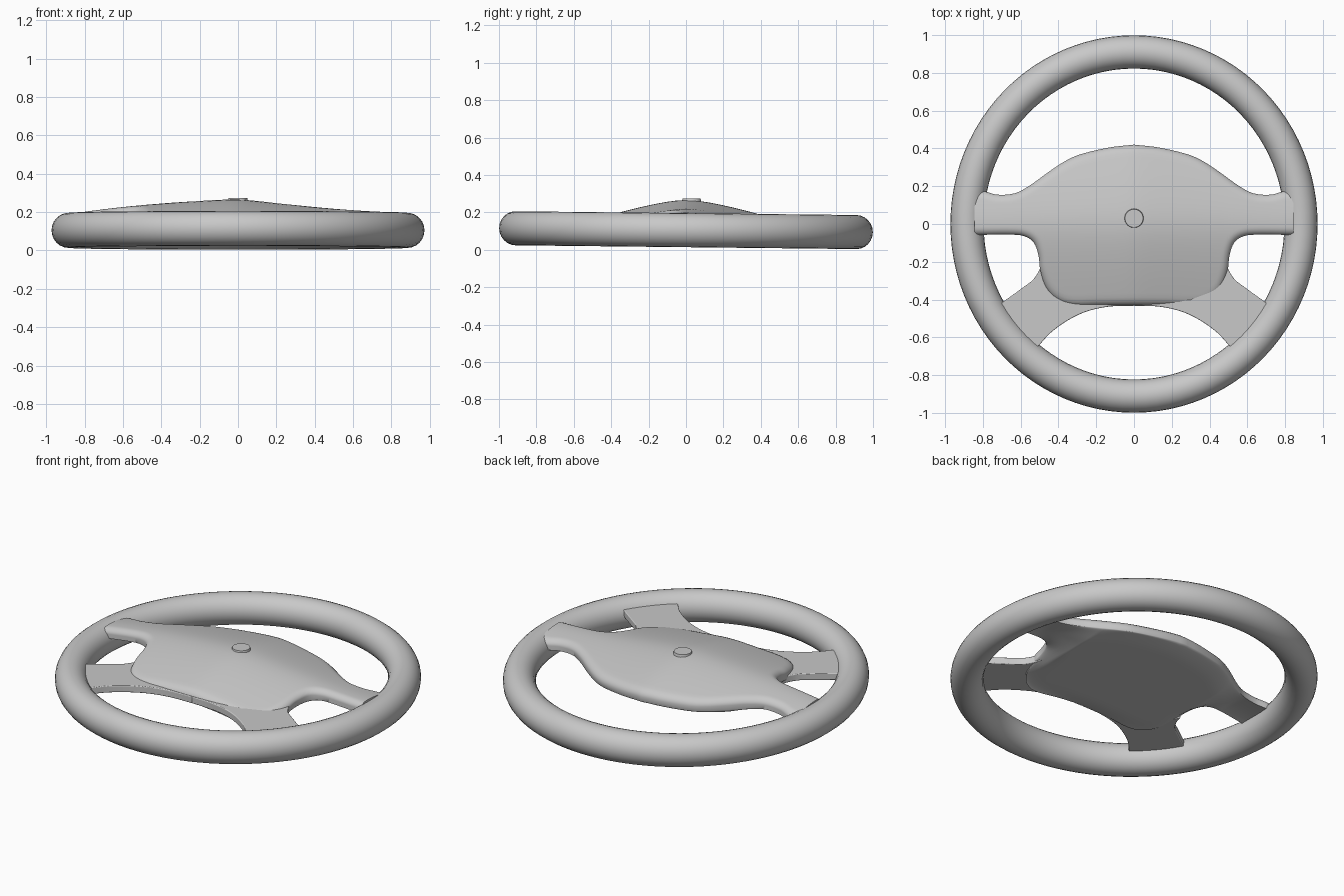
import bpy, bmesh, math
from mathutils import Vector
from mathutils.geometry import intersect_point_line

cube = bpy.data.objects.get("Cube")
if cube:
    bpy.data.objects.remove(cube)

grey = bpy.data.materials.new("light_grey")
grey.use_nodes = True
COLOUR = (0.58, 0.58, 0.58, 1)
grey.diffuse_color = COLOUR
for node in grey.node_tree.nodes:
    if node.type == 'BSDF_PRINCIPLED':
        node.inputs["Base Color"].default_value = COLOUR


def finish(name, bm, angle=40):
    """Turn a bmesh into a smooth shaded object."""
    bmesh.ops.recalc_face_normals(bm, faces=bm.faces)
    mesh = bpy.data.meshes.new(name)
    bm.to_mesh(mesh)
    bm.free()
    mesh.materials.append(grey)
    obj = bpy.data.objects.new(name, mesh)
    bpy.context.collection.objects.link(obj)
    bpy.ops.object.select_all(action='DESELECT')
    obj.select_set(True)
    bpy.context.view_layer.objects.active = obj
    bpy.ops.object.shade_smooth_by_angle(angle=math.radians(angle))
    return obj


def loft(bm, rings, closed):
    """Bridge closed rings of points; cap the ends unless the loft closes."""
    rows = [[bm.verts.new(p) for p in ring] for ring in rings]
    n = len(rows[0])
    for i in range(len(rows) - (0 if closed else 1)):
        a, b = rows[i], rows[(i + 1) % len(rows)]
        for j in range(n):
            k = (j + 1) % n
            bm.faces.new((a[j], a[k], b[k], b[j]))
    if not closed:
        bm.faces.new(rows[0])
        bm.faces.new(rows[-1])


def smooth_path(points, steps=5):
    """Catmull-Rom curve through the points."""
    p = [Vector(q) for q in points]
    p = [2 * p[0] - p[1]] + p + [2 * p[-1] - p[-2]]
    out = []
    for a, b, c, d in zip(p, p[1:], p[2:], p[3:]):
        for s in range(steps):
            t = s / steps
            out.append(0.5 * (2 * b + (c - a) * t + (2 * a - 5 * b + 4 * c - d) * t ** 2
                              + (3 * b - a - 3 * c + d) * t ** 3))
    return out + [p[-2]]


# Rim: slightly oval ring, tilted a little down towards the back
bm = bmesh.new()
rings = []
for i in range(96):
    u = math.tau * i / 96
    ring = []
    for j in range(24):
        v = math.tau * j / 24
        w = 0.088 * math.cos(v)
        y = (0.911 + w) * math.sin(u)
        ring.append(((0.884 + w) * math.cos(u), y, 0.105 - 0.011 * y + 0.091 * math.sin(v)))
    rings.append(ring)
loft(bm, rings, True)
finish("rim", bm)

# Centre pad with side arms: domed body between an upper and a lower edge line
upper = smooth_path([(0, .42), (.13, .405), (.28, .37), (.37, .33), (.46, .27), (.55, .205),
                     (.63, .163), (.72, .155), (.79, .172), (.845, .175)])
lower = smooth_path([(0, -.43), (.18, -.432), (.32, -.435), (.4, -.41), (.46, -.35),
                     (.495, -.25), (.505, -.17), (.53, -.1), (.58, -.065), (.66, -.056),
                     (.845, -.058)])


def edge_y(path, x):
    for a, b in zip(path, path[1:]):
        if a.x <= x <= b.x and b.x > a.x:
            return a.y + (b.y - a.y) * (x - a.x) / (b.x - a.x)
    return path[-1].y


def edge_distance(x, y):
    best = 1.0
    q = Vector((x, y))
    for path in (upper, lower):
        for a, b in zip(path, path[1:]):
            near, t = intersect_point_line(q, a, b)
            near = a.lerp(b, min(max(t, 0), 1))
            best = min(best, (near.to_2d() - q).length)
    return best


def dome(x, y):
    soft_x = math.sqrt(x * x + 0.004) - 0.063
    soft_y = math.sqrt(y * y + 0.003) - 0.03
    lean = 0.03 * x * (1 - 1.5 * x * x)
    return 0.268 - 0.088 * soft_x - 0.29 * max(soft_y, 0) ** 1.3 - lean


def rounding(distance, radius):
    """0 at the edge, rising along a quarter circle to 1."""
    k = 1 - min(distance / radius, 1)
    return math.sqrt(max(1 - k * k, 0))


stations = sorted({round(p.x, 4) for p in upper + lower})
stations = [-x for x in reversed(stations) if x > 0] + stations
ROWS = 28
rings = []
for x in stations:
    lo, hi = edge_y(lower, abs(x)), edge_y(upper, abs(x))
    body = min(max((0.65 - abs(x)) / 0.2, 0), 1)
    top, bottom = [], []
    for j in range(ROWS + 1):
        y = (lo + hi) / 2 - (hi - lo) / 2 * math.cos(math.pi * j / ROWS)
        d = edge_distance(abs(x), y)
        z = dome(x, y)
        under = z - 0.055
        top.append((x, y, z - 0.03 * (1 - rounding(d, 0.04))))
        bottom.append((x, y, under + (0.1 - under) * body * rounding(d, 0.12)))
    rings.append(top + bottom[::-1])
bm = bmesh.new()
loft(bm, rings, False)
finish("centre_pad", bm, 50)

# Lower spokes: flat plates running from under the pad into the rim
outer = smooth_path([(.485, -.19), (.5, -.24), (.535, -.295), (.6, -.345), (.69, -.41), (.73, -.44)])
inner = smooth_path([(.55, -.69), (.505, -.645), (.44, -.575), (.35, -.51), (.25, -.463),
                     (.13, -.437), (0, -.433)])
outline = outer + inner + [Vector((0, -.40)), Vector((.3, -.40)), Vector((.40, -.33))]
for side, name in ((1, "left_lower_spoke"), (-1, "right_lower_spoke")):
    bm = bmesh.new()
    face = bm.faces.new([bm.verts.new((side * p.x, p.y, 0.118)) for p in outline])
    grown = bmesh.ops.extrude_face_region(bm, geom=[face])["geom"]
    bmesh.ops.translate(bm, verts=[v for v in grown if isinstance(v, bmesh.types.BMVert)],
                        vec=(0, 0, 0.04))
    plate = finish(name, bm)
    bevel = plate.modifiers.new("soft_edge", 'BEVEL')
    bevel.width = 0.012
    bevel.segments = 3
    bevel.angle_limit = math.radians(50)

# Centre badge: small plain disc, almost flush with the pad
bm = bmesh.new()
bmesh.ops.create_cone(bm, cap_ends=True, segments=32, radius1=0.052, radius2=0.048, depth=0.02)
bmesh.ops.translate(bm, verts=bm.verts, vec=(0, 0.03, 0.264))
finish("centre_badge", bm)
